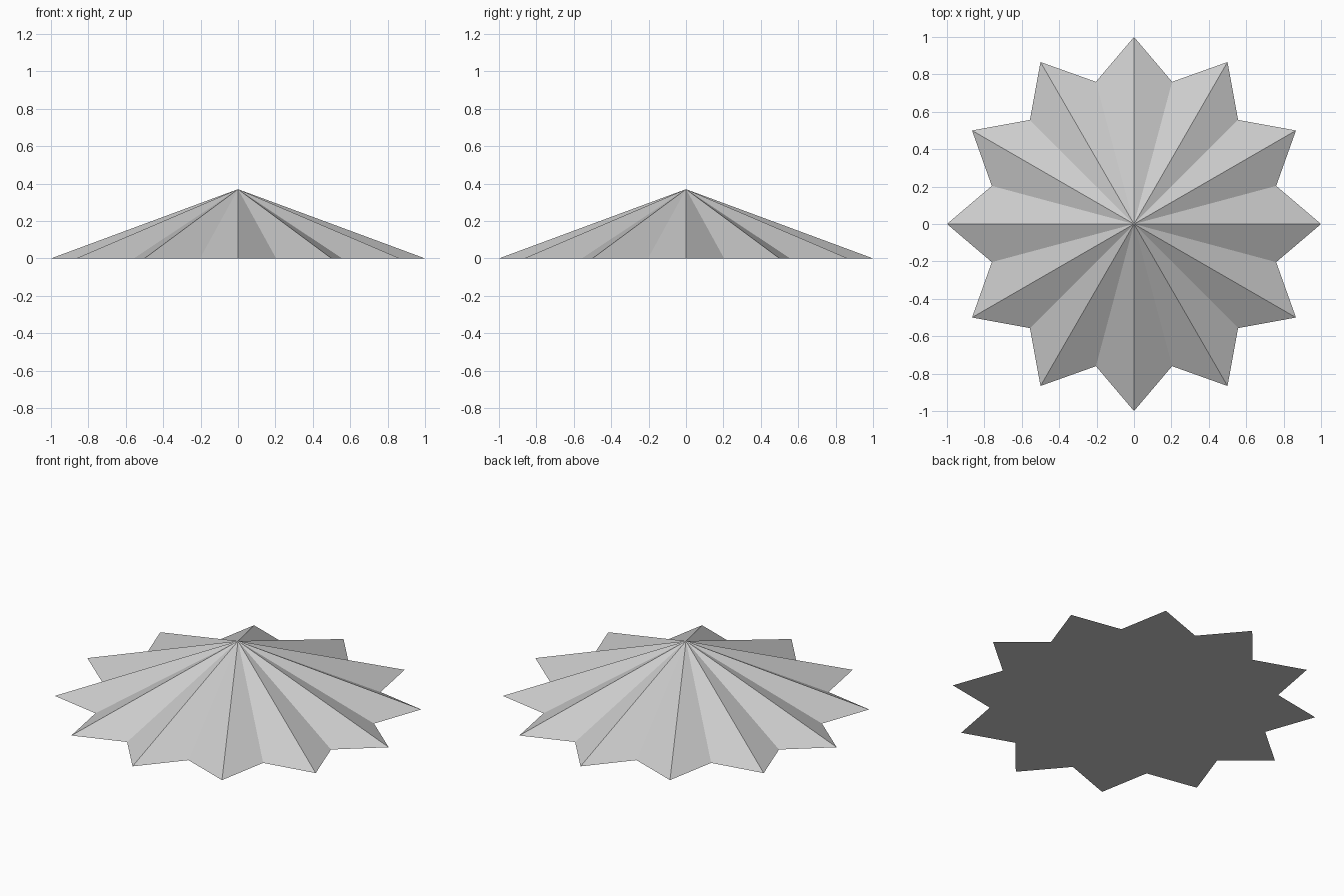
import bpy
import bmesh
from math import cos, sin, pi

cube = bpy.data.objects.get("Cube")
if cube:
    bpy.data.objects.remove(cube, do_unlink=True)

POINTS = 12
OUTER, INNER, HEIGHT = 1.0, 0.787, 0.37

# Plain grey material
grey = bpy.data.materials.new("light grey")
grey.use_nodes = True
color = (0.6, 0.6, 0.6, 1)
grey.diffuse_color = color
grey.node_tree.nodes["Principled BSDF"].inputs["Base Color"].default_value = color

# Star outline, alternating tips and notches
bm = bmesh.new()
rim = []
for i in range(POINTS * 2):
    radius = INNER if i % 2 else OUTER
    angle = pi * i / POINTS
    rim.append(bm.verts.new((radius * cos(angle), radius * sin(angle), 0)))

# Flat base and pleated slopes up to the apex
bm.faces.new(rim[::-1])
apex = bm.verts.new((0, 0, HEIGHT))
for a, b in zip(rim, rim[1:] + rim[:1]):
    bm.faces.new((a, b, apex))

mesh = bpy.data.meshes.new("star_pyramid")
bm.to_mesh(mesh)
bm.free()
mesh.materials.append(grey)
star = bpy.data.objects.new("star_pyramid", mesh)
bpy.context.collection.objects.link(star)
